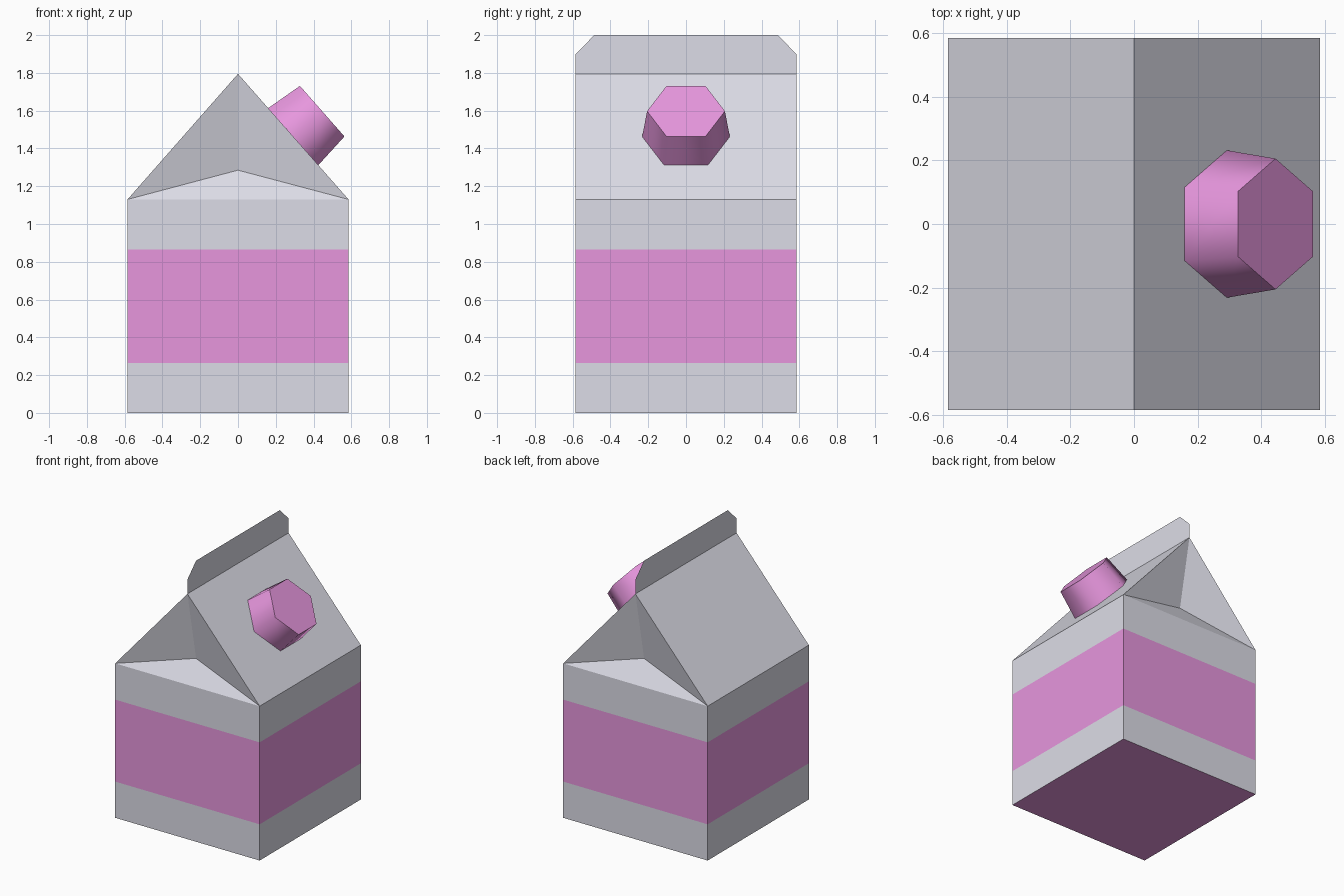
import bpy, bmesh, math
from mathutils import Matrix, Vector

if "Cube" in bpy.data.objects:
    bpy.data.objects.remove(bpy.data.objects["Cube"])

W = 0.585                       # half width of the carton
EAVE, RIDGE, TOP = 1.13, 1.795, 2.0
FOLD_Y, FOLD_Z = 0.485, 1.285   # inner point of the folded gables


def material(name, rgb):
    m = bpy.data.materials.new(name)
    m.diffuse_color = (*rgb, 1)
    m.use_nodes = True
    m.node_tree.nodes["Principled BSDF"].inputs["Base Color"].default_value = m.diffuse_color
    return m


WHITE = material("carton white", (0.83, 0.83, 0.92))
PINK = material("pink", (0.91, 0.35, 0.83))


def finish(bm, name, mats, recalc=True):
    if recalc:
        bmesh.ops.recalc_face_normals(bm, faces=bm.faces[:])
    me = bpy.data.meshes.new(name)
    bm.to_mesh(me)
    bm.free()
    for m in mats:
        me.materials.append(m)
    ob = bpy.data.objects.new(name, me)
    bpy.context.collection.objects.link(ob)
    return ob


# Carton: square rings cut at the band edges, then the folded gable roof
bm = bmesh.new()
corners = [(-W, -W), (W, -W), (W, W), (-W, W)]
rings = [[bm.verts.new((x, y, z)) for x, y in corners] for z in (0, 0.265, 0.865, EAVE)]
bm.faces.new(rings[0])
for lo, hi in zip(rings, rings[1:]):
    for i in range(4):
        j = (i + 1) % 4
        bm.faces.new((lo[i], lo[j], hi[j], hi[i]))
fl, fr, br, bl = rings[-1]
front, back = [bm.verts.new((0, s * W, RIDGE)) for s in (-1, 1)]
bm.faces.new((fr, br, back, front))
bm.faces.new((bl, fl, front, back))
for s, a, b, peak in ((-1, fl, fr, front), (1, br, bl, back)):
    fold = bm.verts.new((0, s * FOLD_Y, FOLD_Z))
    bm.faces.new((a, b, fold))
    bm.faces.new((b, peak, fold))
    bm.faces.new((peak, a, fold))
bmesh.ops.recalc_face_normals(bm, faces=bm.faces[:])
for f in bm.faces:              # pink band and pink underside
    z = f.calc_center_median().z
    f.material_index = int(0.3 < z < 0.8 or z < 0.01)
finish(bm, "carton", [WHITE, PINK])

# Sealed fin: a thin sheet standing on the ridge with clipped corners
bm = bmesh.new()
half = [(W, RIDGE), (W, 1.9), (0.485, TOP)]
outline = half + [(-y, z) for y, z in reversed(half)]
bm.faces.new([bm.verts.new((0, y, z)) for y, z in outline])
finish(bm, "top_fin", [WHITE], recalc=False)

# Screw cap: tapered hexagon standing on the right roof slope
bm = bmesh.new()


def hexagon(r, z):
    return [bm.verts.new((r * math.sin(k * math.pi / 3), r * math.cos(k * math.pi / 3), z))
            for k in range(6)]


base, tip = hexagon(0.232, 0), hexagon(0.206, 0.204)
for i in range(6):
    j = (i + 1) % 6
    bm.faces.new((base[i], base[j], tip[j], tip[i])).smooth = True
bm.faces.new(tip)
for f in bm.faces:              # outward normals on the open shell
    f.normal_update()
    if f.normal.dot(f.calc_center_median() - Vector((0, 0, 0.1))) < 0:
        f.normal_flip()
cap = finish(bm, "screw_cap", [PINK], recalc=False)
tilt = math.atan2(RIDGE - EAVE, W)
cap.matrix_world = Matrix.Translation((0.2925, 0, 1.4625)) @ Matrix.Rotation(tilt, 4, 'Y')
